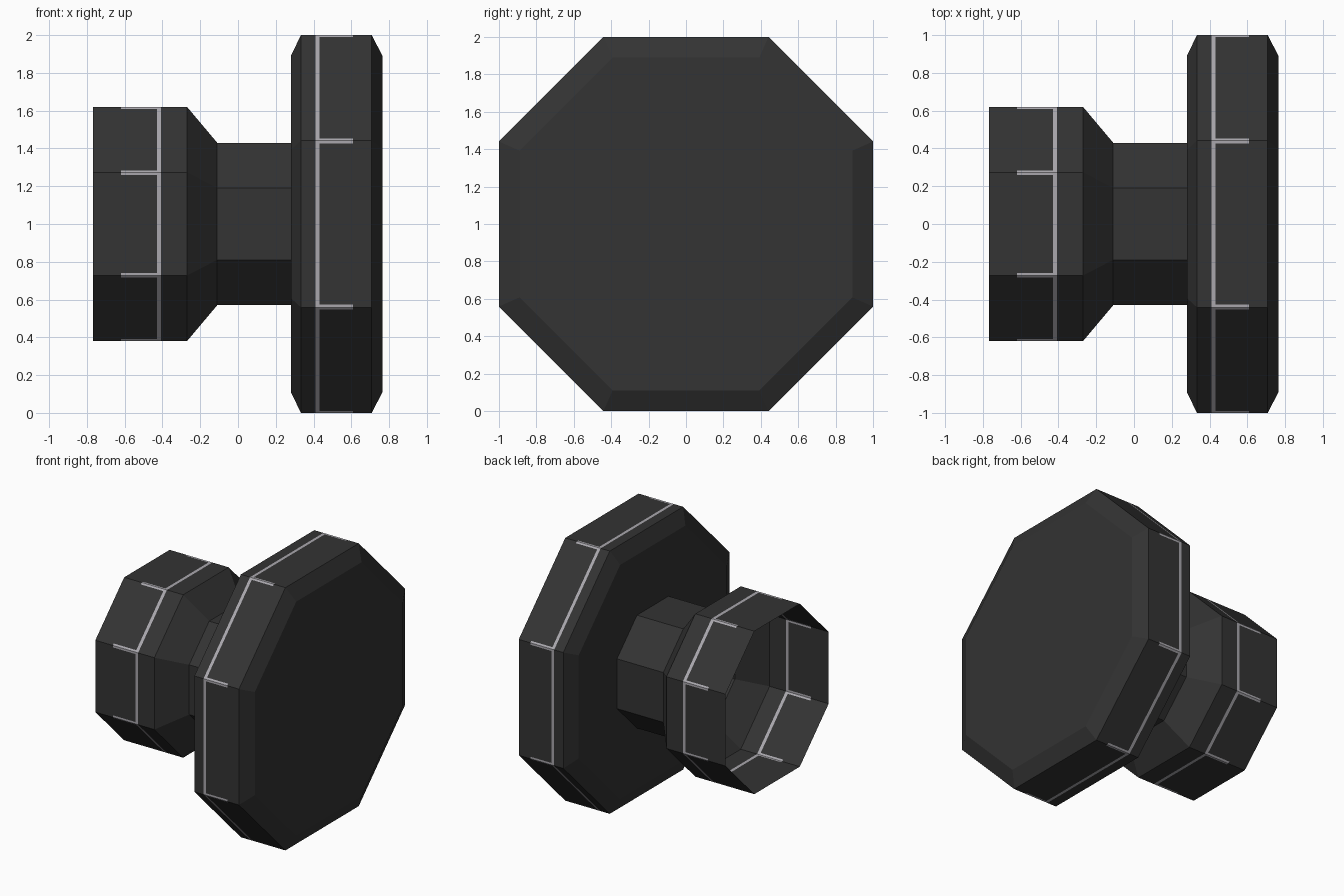
import bpy, bmesh
from mathutils import Vector

if "Cube" in bpy.data.objects:
    bpy.data.objects.remove(bpy.data.objects["Cube"])

CENTRE_Z = 1.0
RATIO = 0.441      # half side of the octagon / its apothem
LEG = 0.015        # width of the corner marks on each side of an edge


def material(name, rgb):
    m = bpy.data.materials.new(name)
    m.diffuse_color = (*rgb, 1.0)
    m.use_nodes = True
    m.node_tree.nodes["Principled BSDF"].inputs["Base Color"].default_value = m.diffuse_color
    return m


MATS = [material("dark grey", (0.033, 0.033, 0.033)),
        material("light grey", (0.40, 0.39, 0.42))]


def octagon(apothem, split):
    """Octagon corners (y, z); with split, extra points beside each corner."""
    a, h = apothem, apothem * RATIO
    corners = [Vector(c) for c in ((a, -h), (a, h), (h, a), (-h, a),
                                   (-a, h), (-a, -h), (-h, -a), (h, -a))]
    if not split:
        return corners
    pts = []
    for i, c in enumerate(corners):
        before = (corners[i - 1] - c).normalized() * LEG
        after = (corners[(i + 1) % 8] - c).normalized() * LEG
        pts += [c + before, c, c + after]
    return pts


def shell(name, profile, band=None, legs=None, cap=False):
    """Sweep octagons along x. band / legs are x ranges of the light trim."""
    bm = bmesh.new()
    split = band is not None
    rings = [[bm.verts.new((x, y, z + CENTRE_Z)) for y, z in octagon(a, split)]
             for x, a in profile]
    for (x0, _), (x1, _), lo, hi in zip(profile, profile[1:], rings, rings[1:]):
        mid = (x0 + x1) / 2
        for i in range(len(lo)):
            j = (i + 1) % len(lo)
            f = bm.faces.new((lo[i], lo[j], hi[j], hi[i]))
            if split:
                on_band = band[0] < mid < band[1]
                on_leg = legs[0] < mid < legs[1] and i % 3 != 2
                f.material_index = int(on_band or on_leg)
    if cap:
        bm.faces.new(rings[-1])
    mesh = bpy.data.meshes.new(name)
    bm.to_mesh(mesh)
    bm.free()
    for m in MATS:
        mesh.materials.append(m)
    obj = bpy.data.objects.new(name, mesh)
    bpy.context.collection.objects.link(obj)
    return obj


# Open socket with trim around its wall, tapering to the neck
shell("socket", [(-0.767, 0.62), (-0.62, 0.62), (-0.43, 0.62),
                 (-0.407, 0.62), (-0.27, 0.62)],
      band=(-0.43, -0.407), legs=(-0.62, -0.43))
shell("socket_taper", [(-0.27, 0.62), (-0.11, 0.43)])

# Narrow neck
shell("neck", [(-0.11, 0.43), (0.28, 0.43)])

# Large bevelled head with trim around its rim
shell("head", [(0.28, 0.43), (0.28, 0.89), (0.333, 1.0), (0.41, 1.0),
               (0.432, 1.0), (0.61, 1.0), (0.708, 1.0), (0.765, 0.89)],
      band=(0.41, 0.432), legs=(0.432, 0.61), cap=True)
